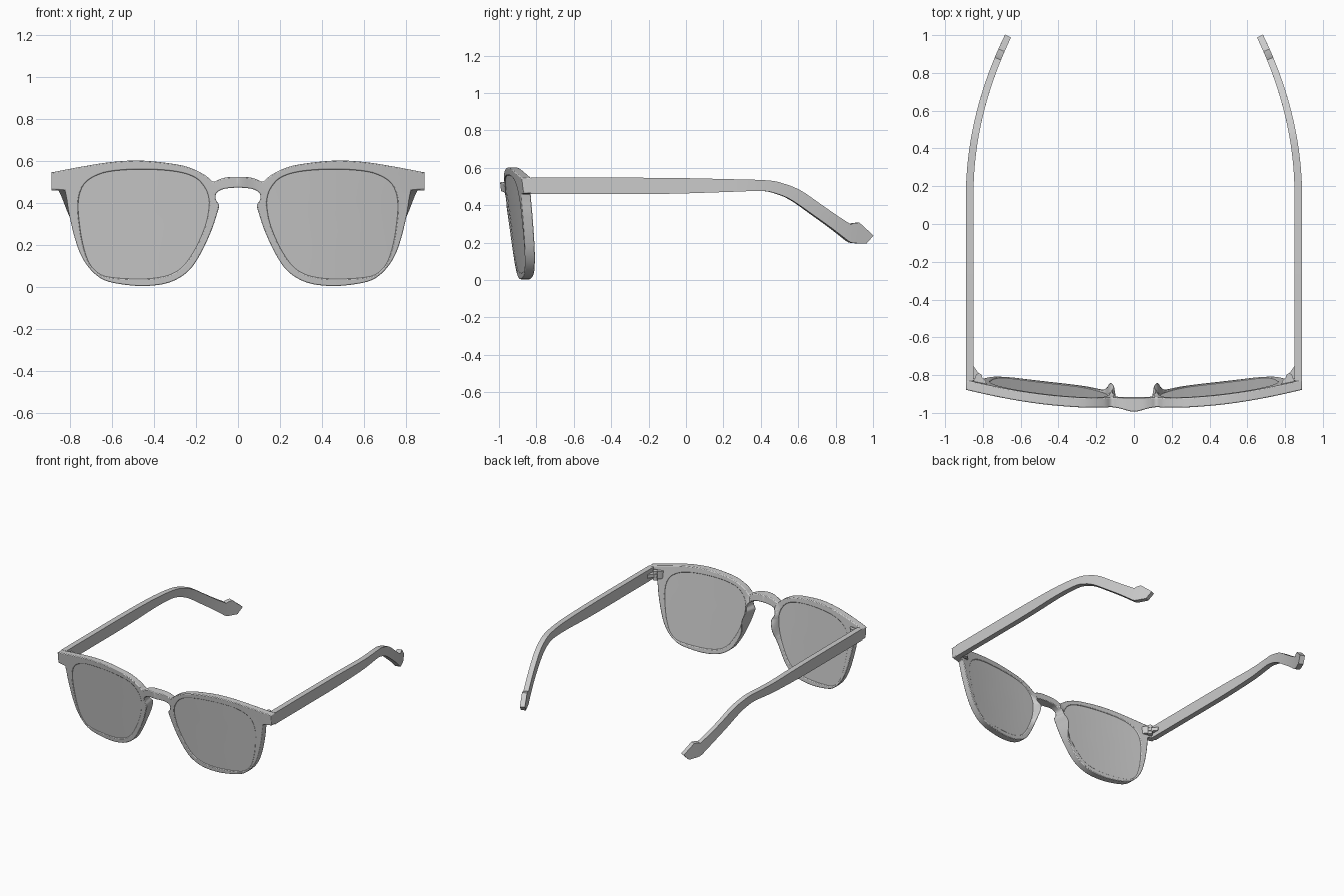
import bpy, bmesh, math
from mathutils import Vector

if "Cube" in bpy.data.objects:
    bpy.data.objects.remove(bpy.data.objects["Cube"])


def smooth_path(pts, n=5, closed=False):
    """Catmull-Rom curve through 2D points."""
    p = [Vector(q) for q in pts]
    m = len(p)
    out = []
    for i in range(m if closed else m - 1):
        if closed:
            a, b, c, d = p[i - 1], p[i], p[(i + 1) % m], p[(i + 2) % m]
        else:
            b, c = p[i], p[i + 1]
            a = p[i - 1] if i else b * 2 - c
            d = p[i + 2] if i + 2 < m else c * 2 - b
        for k in range(n):
            t = k / n
            out.append(0.5 * (2 * b + (c - a) * t + (2 * a - 5 * b + 4 * c - d) * t * t
                              + (3 * b - a - 3 * c + d) * t ** 3))
    return out if closed else out + [p[-1]]


def front_y(x, z):
    """Wrapped and tilted front face of the eyewear."""
    return -0.98 + 0.125 * x * x + 0.12 * (0.57 - z)


def make(name, verts, faces, bevel=0):
    me = bpy.data.meshes.new(name)
    me.from_pydata([tuple(v) for v in verts], [], faces)
    bm = bmesh.new()
    bm.from_mesh(me)
    bmesh.ops.recalc_face_normals(bm, faces=bm.faces)
    bm.to_mesh(me)
    bm.free()
    ob = bpy.data.objects.new(name, me)
    bpy.context.collection.objects.link(ob)
    bpy.ops.object.select_all(action='DESELECT')
    ob.select_set(True)
    bpy.context.view_layer.objects.active = ob
    bpy.ops.object.shade_smooth_by_angle(angle=math.radians(35))
    if bevel:
        b = ob.modifiers.new("bevel", 'BEVEL')
        b.width, b.segments = bevel, 2
        b.limit_method, b.angle_limit = 'ANGLE', math.radians(50)
    mir = ob.modifiers.new("mirror", 'MIRROR')
    mir.merge_threshold = 0.0005
    return ob


# Outlines of one half, seen from the front (x, z)
top = [(0, .524), (.055, .522), (.09, .512), (.12, .502), (.157, .532), (.23, .568),
       (.32, .588), (.47, .602), (.61, .594), (.75, .572), (.89, .545)]
low = [(.825, .46), (.817, .42), (.805, .345), (.776, .226), (.743, .14), (.695, .074),
       (.633, .03), (.538, .01), (.443, .004), (.348, .015), (.276, .045), (.22, .093),
       (.167, .179), (.124, .274), (.1, .345), (.09, .388), (.105, .417), (.103, .445),
       (.076, .464), (.038, .471), (0, .473)]
lens = [(.467, .56), (.61, .55), (.695, .521), (.743, .474), (.762, .393), (.752, .274),
        (.733, .179), (.705, .107), (.657, .06), (.586, .043), (.443, .038), (.333, .055),
        (.262, .098), (.205, .179), (.162, .274), (.143, .345), (.138, .417), (.162, .479),
        (.214, .526), (.314, .552)]
outer = smooth_path(top) + [Vector((.89, .464))] + smooth_path(low)
inner = smooth_path(lens, closed=True)

# Front frame: rim, end piece and half the bridge, with nose pads swelling at the back
bm = bmesh.new()
edges, walls, base = [], [], 0
for loop in (outer, inner):
    vs = [bm.verts.new((p.x, 0, p.y)) for p in loop]
    n = len(vs)
    for i in range(n):
        edges.append(bm.edges.new((vs[i], vs[(i + 1) % n])))
        if loop is inner or i < n - 1:      # leave the centre plane open
            walls.append((base + i, base + (i + 1) % n))
    base += n
bmesh.ops.triangle_fill(bm, use_beauty=True, use_dissolve=False, edges=edges, normal=(0, -1, 0))
bm.verts.index_update()
tris = [[v.index for v in f.verts] for f in bm.faces]
bm.free()
front, back = [], []
for i, p in enumerate(outer + inner):
    x, z = p
    y = front_y(x, z)
    front.append((x, y - 0.02 * math.exp(-(x / .06) ** 2), z))
    pad = 0
    if i < len(outer) and x < .25 and z < .45:
        pad = math.exp(-((z - .34) / .09) ** 2)
    back.append((x + .02 * pad, y + .052 + .06 * pad, z))
n = len(front)
faces = tris + [[i + n for i in reversed(t)] for t in tris]
faces += [(a, b, b + n, a + n) for a, b in walls]
make("front_frame", front + back, faces, bevel=0.005)

# Lenses: concentric rings following the wrap of the frame
centre = Vector((.45, .3))
m = len(inner)
verts, faces = [], []
scales = (.25, .5, .75, 1)
for off, sc in [(.005, s) for s in scales] + [(.047, s) for s in reversed(scales)]:
    for p in inner:
        q = centre + (p - centre) * sc
        verts.append((q.x, front_y(*q) + off, q.y))
for r in range(7):
    for i in range(m):
        j = (i + 1) % m
        faces.append((r * m + i, r * m + j, r * m + m + j, r * m + m + i))
faces += [list(range(m)), list(range(7 * m, 8 * m))]
make("lens", verts, faces)

# Temple arms: paired top and bottom edges in side view (y, z), bowed inward at the rear
upper = smooth_path([(-.83, .547), (-.45, .547), (-.1, .546), (.2, .54), (.43, .533), (.52, .515),
                     (.61, .478), (.72, .402), (.8, .346), (.875, .297)])
lower = smooth_path([(-.83, .46), (-.45, .46), (-.1, .461), (.2, .47), (.4, .476), (.48, .462),
                     (.56, .428), (.67, .352), (.77, .28), (.86, .21)])
upper += [Vector(q) for q in ((.89, .304), (.92, .307), (.995, .238))]
lower += [Vector(q) for q in ((.877, .2), (.9, .197), (.957, .194))]


def arm_point(p, side):
    t = max(0, p.x - .15)
    ang = math.atan(.568 * t)
    w = side * (.02 - .003 * t)
    return (.87 - .284 * t * t + w * math.cos(ang), p.x + w * math.sin(ang), p.y)


verts, faces = [], []
for u, l in zip(upper, lower):
    verts += [arm_point(u, 1), arm_point(u, -1), arm_point(l, -1), arm_point(l, 1)]
for s in range(len(upper) - 1):
    for k in range(4):
        a, b = s * 4 + k, s * 4 + (k + 1) % 4
        faces.append((a, b, b + 4, a + 4))
faces += [(0, 1, 2, 3), tuple(range(len(verts) - 4, len(verts)))]
make("temple_arm", verts, faces)


# Hinges: leaf plates on the arm and frame, with three stacked knuckles
def prism(name, outline, z0, z1):
    k = len(outline)
    vs = [(x, y, z) for z in (z0, z1) for x, y in outline]
    fs = [(i, (i + 1) % k, k + (i + 1) % k, k + i) for i in range(k)]
    return make(name, vs, fs + [tuple(range(k)), tuple(range(k, 2 * k))])


prism("hinge_arm_leaf", [(.855, -.755), (.848, -.755), (.815, -.80), (.825, -.82), (.855, -.82)],
      .49, .515)
prism("hinge_frame_leaf", [(.78, -.85), (.855, -.84), (.84, -.812), (.81, -.805), (.785, -.83)],
      .475, .53)
for i in range(3):
    z = .468 + i * .024
    ring = [(.822 + .017 * math.cos(a * math.pi / 8), -.808 + .017 * math.sin(a * math.pi / 8))
            for a in range(16)]
    prism("hinge_knuckle", ring, z, z + .021)
